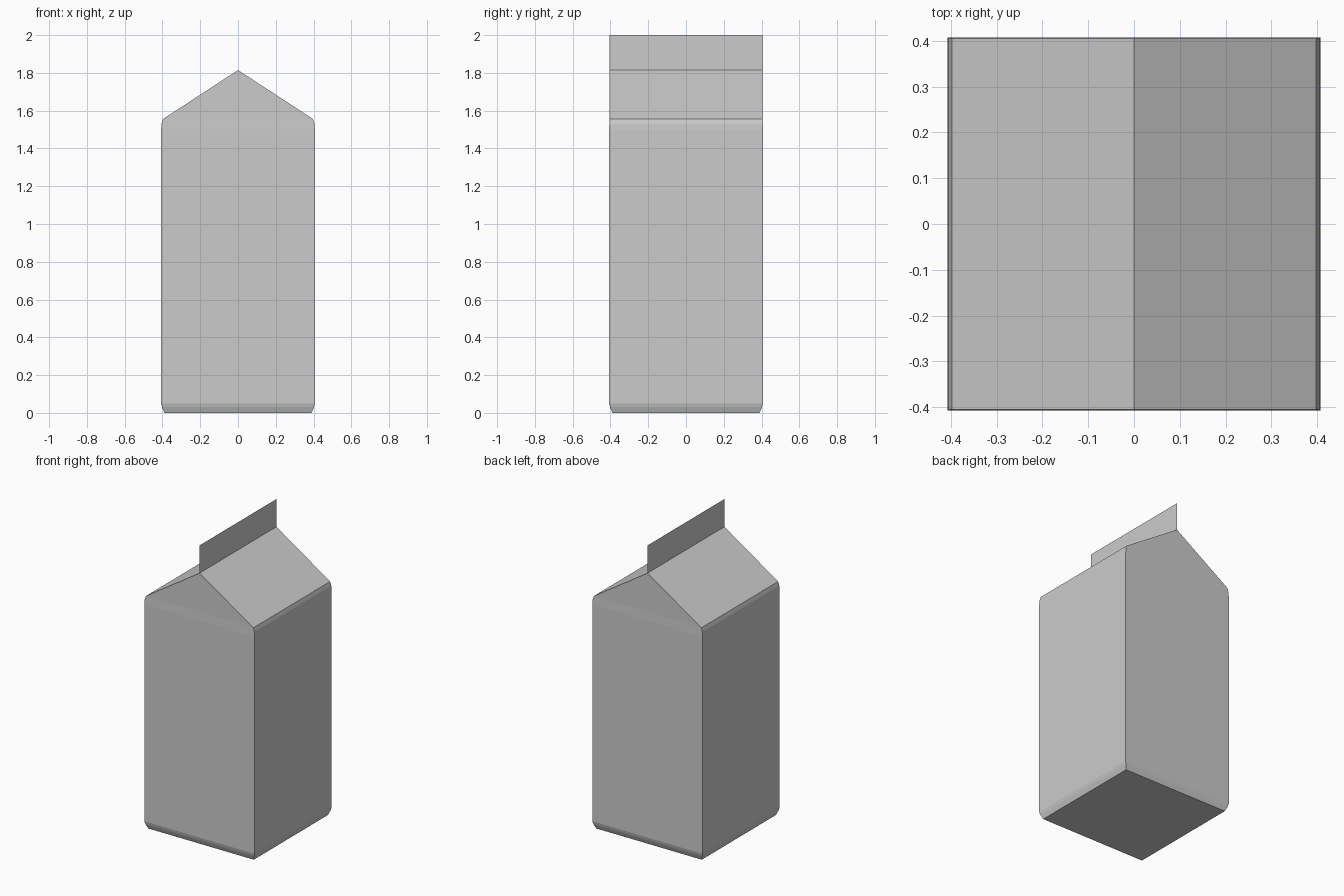
import bpy, bmesh

if "Cube" in bpy.data.objects:
    bpy.data.objects.remove(bpy.data.objects["Cube"])

def make_object(name, bm):
    bmesh.ops.recalc_face_normals(bm, faces=bm.faces)
    mesh = bpy.data.meshes.new(name)
    bm.to_mesh(mesh)
    bm.free()
    obj = bpy.data.objects.new(name, mesh)
    bpy.context.collection.objects.link(obj)
    return obj

HALF = 0.407     # half width of the carton
RIDGE_Z = 1.815  # where the roof panels meet
Y_END = 0.405    # half length of ridge and fin

# Carton body: square rings (half x, half y, z), tucked in at base and eaves
rings = [(0.39, 0.39, 0.0), (0.402, 0.402, 0.03), (HALF, HALF, 0.05),
         (HALF, HALF, 1.50), (0.405, 0.406, 1.53), (0.397, Y_END, 1.556)]
bm = bmesh.new()
loops = [[bm.verts.new((sx * x, sy * y, z))
          for sx, sy in ((-1, -1), (1, -1), (1, 1), (-1, 1))]
         for x, y, z in rings]
bm.faces.new(loops[0])
for low, high in zip(loops, loops[1:]):
    for i in range(4):
        j = (i + 1) % 4
        bm.faces.new((low[i], low[j], high[j], high[i]))

# Gabled roof: two sloping panels and two triangular ends
front = bm.verts.new((0, -Y_END, RIDGE_Z))
back = bm.verts.new((0, Y_END, RIDGE_Z))
a, b, c, d = loops[-1]
for face in ((a, b, front), (c, d, back), (b, c, back, front), (d, a, front, back)):
    bm.faces.new(face)
make_object("carton_body", bm)

# Paper-thin sealed fin standing on the ridge
bm = bmesh.new()
bm.faces.new([bm.verts.new((0, y, z)) for y, z in
              ((-Y_END, RIDGE_Z), (Y_END, RIDGE_Z), (Y_END, 2.0), (-Y_END, 2.0))])
make_object("top_seal_fin", bm)
